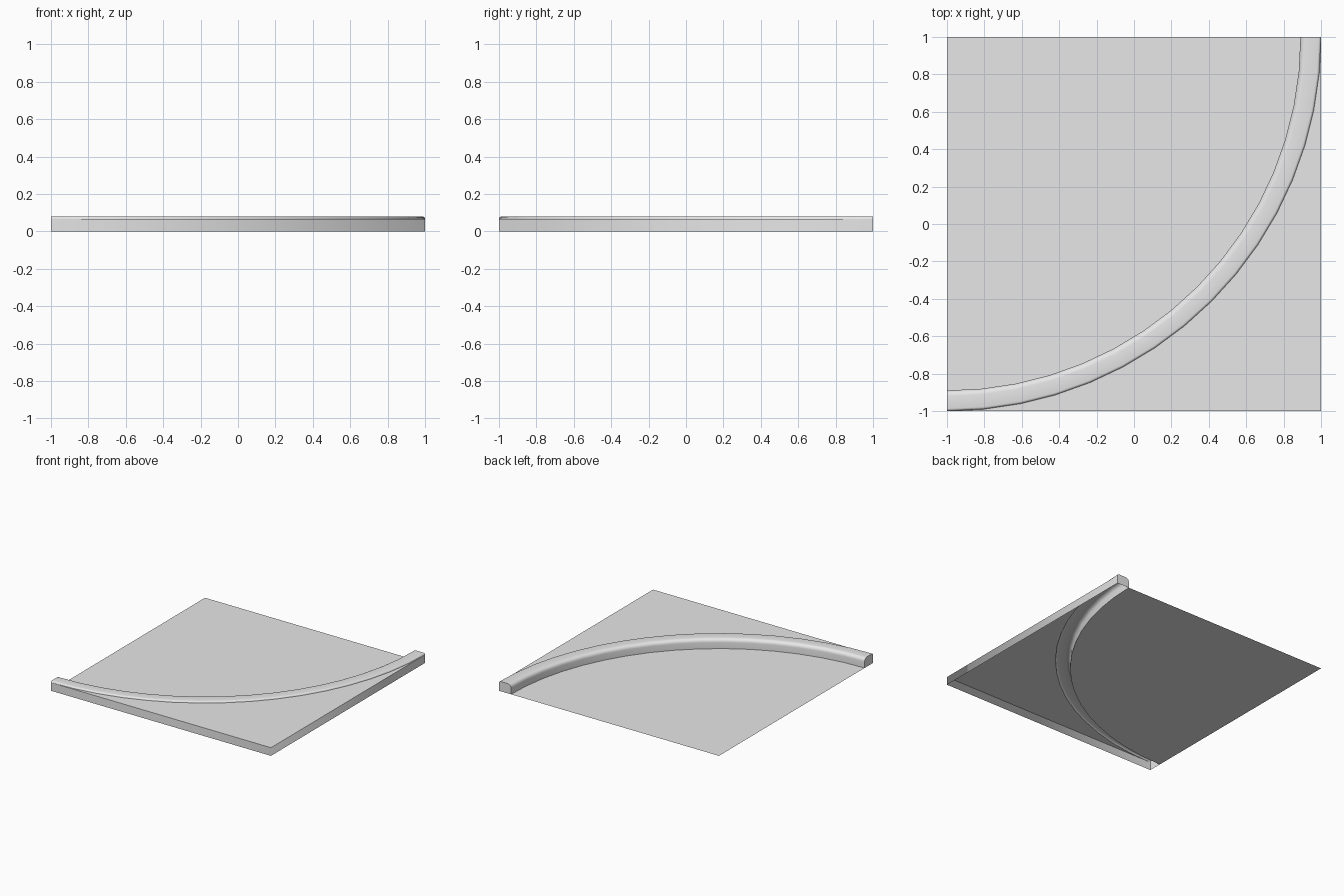
import bpy
import math

cube = bpy.data.objects.get("Cube")
if cube:
    bpy.data.objects.remove(cube, do_unlink=True)

STEPS = 16          # segments along the quarter bend
INNER, OUTER = 1.89, 2.0
PAVE_Z, TOP_Z = 0.067, 0.08

grey = bpy.data.materials.new("light grey")
grey.use_nodes = True
colour = (0.8, 0.8, 0.8, 1)
grey.diffuse_color = colour
grey.node_tree.nodes["Principled BSDF"].inputs["Base Color"].default_value = colour


def build(name, verts, faces, smooth_angle=None):
    mesh = bpy.data.meshes.new(name)
    mesh.from_pydata(verts, [], faces)
    mesh.materials.append(grey)
    obj = bpy.data.objects.new(name, mesh)
    bpy.context.collection.objects.link(obj)
    if smooth_angle:
        bpy.ops.object.select_all(action='DESELECT')
        obj.select_set(True)
        bpy.context.view_layer.objects.active = obj
        bpy.ops.object.shade_smooth_by_angle(angle=math.radians(smooth_angle))
    return obj


def bend(radius, z):
    """Points along the quarter circle about the back corner."""
    angles = [math.pi / 2 * (j / STEPS - 1) for j in range(STEPS + 1)]
    return [(-1 + radius * math.cos(a), 1 + radius * math.sin(a), z) for a in angles]


# Road: flat quarter disc at ground level
build("road", [(-1, 1, 0)] + bend(INNER, 0),
      [(0, j, j + 1) for j in range(1, STEPS + 1)])

# Pavement: raised corner outside the bend
build("pavement", [(1, -1, PAVE_Z)] + bend(OUTER, PAVE_Z),
      [(0, j + 1, j) for j in range(1, STEPS + 1)])

# Kerb: rounded profile swept round the bend, closed at both ends
profile = [(INNER, 0)]
for radius, start, stop, count in ((0.03, 180, 90, 5), (0.013, 90, 0, 4)):
    centre = INNER + radius if start == 180 else OUTER - radius
    for k in range(count + 1):
        a = math.radians(start + (stop - start) * k / count)
        profile.append((centre + radius * math.cos(a), TOP_Z - radius + radius * math.sin(a)))

verts = [p for r, z in profile for p in bend(r, z)]
row = STEPS + 1
faces = [(i * row + j, (i + 1) * row + j, (i + 1) * row + j + 1, i * row + j + 1)
         for i in range(len(profile) - 1) for j in range(STEPS)]
verts += [(-1, -1, 0), (1, 1, 0)]
first = [i * row for i in range(len(profile))] + [len(verts) - 2]
last = [i * row + STEPS for i in range(len(profile))] + [len(verts) - 1]
faces += [first[::-1], last]
build("kerb", verts, faces, 40)

# Side walls: one skirt along the front and the left, open below
plan = [(-1, -1), (1, -1), (1, 1)]
build("side_walls", [(x, y, z) for z in (0, PAVE_Z) for x, y in plan],
      [(0, 1, 4, 3), (1, 2, 5, 4)], 100)
